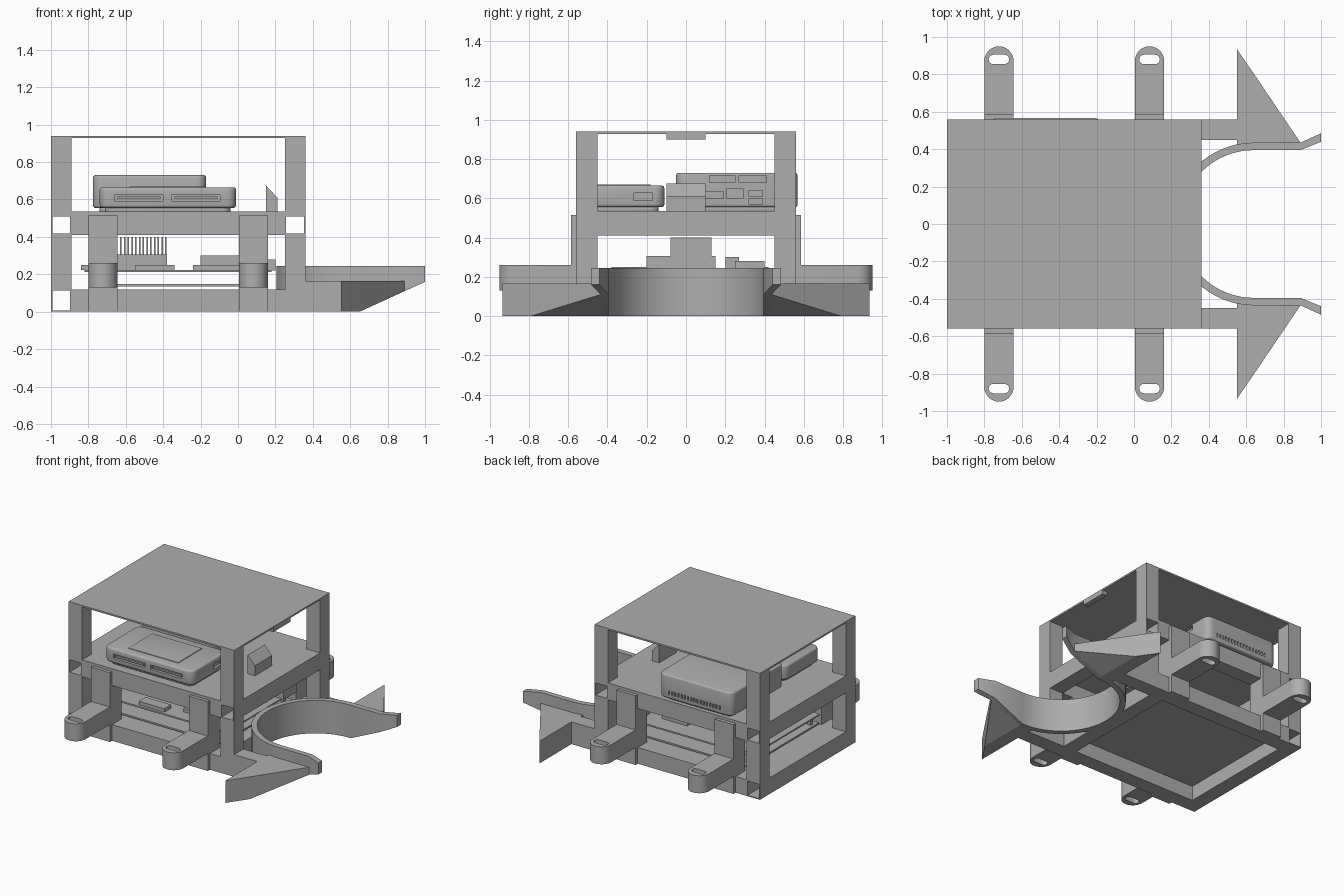
import bpy, bmesh, math
from mathutils import Vector

cube = bpy.data.objects.get("Cube")
if cube:
    bpy.data.objects.remove(cube, do_unlink=True)

grey = bpy.data.materials.new("plain grey")
grey.use_nodes = True
grey.diffuse_color = (0.42, 0.42, 0.42, 1)
grey.node_tree.nodes["Principled BSDF"].inputs["Base Color"].default_value = grey.diffuse_color

# Main frame dimensions
LEFT, RIGHT, HALF, TOP = -1.0, 0.36, 0.56, 0.94
POST = 0.11
IN_L, IN_R, IN_Y = LEFT + POST, RIGHT - POST, HALF - POST
BASE, BEAM, SHELF = 0.12, 0.41, 0.515
SIDES = (-1, 1)


def finish(name, bm, smooth=False):
    bmesh.ops.recalc_face_normals(bm, faces=bm.faces)
    mesh = bpy.data.meshes.new(name)
    bm.to_mesh(mesh)
    bm.free()
    mesh.materials.append(grey)
    obj = bpy.data.objects.new(name, mesh)
    bpy.context.scene.collection.objects.link(obj)
    if smooth:
        bpy.ops.object.select_all(action='DESELECT')
        obj.select_set(True)
        bpy.context.view_layer.objects.active = obj
        bpy.ops.object.shade_smooth_by_angle(angle=math.radians(35))
    return obj


def add_box(bm, x, y, z):
    """Add a box given its (low, high) range on each axis."""
    verts = bmesh.ops.create_cube(bm, size=1)["verts"]
    for v in verts:
        v.co = Vector([(r[0] + r[1]) / 2 + c * (r[1] - r[0]) for c, r in zip(v.co, (x, y, z))])
    return verts


def boxes(name, items):
    bm = bmesh.new()
    for item in items:
        add_box(bm, *item)
    return finish(name, bm)


def mirror_y(y, side):
    return tuple(sorted((y[0] * side, y[1] * side)))


def prism(name, loops, z0, z1, smooth=False):
    """Extrude an outline, with optional hole loops, upward."""
    bm = bmesh.new()
    edges = []
    for loop in loops:
        vs = [bm.verts.new((x, y, z0)) for x, y in loop]
        edges += [bm.edges.new((a, b)) for a, b in zip(vs, vs[1:] + vs[:1])]
    bmesh.ops.triangle_fill(bm, edges=edges, use_beauty=True)
    geom = bmesh.ops.extrude_face_region(bm, geom=bm.faces[:])["geom"]
    for v in geom:
        if isinstance(v, bmesh.types.BMVert):
            v.co.z = z1
    return finish(name, bm, smooth)


def rounded_case(name, x, y, z, corner, edge):
    bm = bmesh.new()
    add_box(bm, x, y, z)
    upright = [e for e in bm.edges if abs(e.verts[0].co.z - e.verts[1].co.z) > 0.01]
    bmesh.ops.bevel(bm, geom=upright, offset=corner, segments=6, profile=0.5, affect='EDGES')
    rims = [e for f in bm.faces if abs(f.normal.z) > 0.9 for e in f.edges]
    bmesh.ops.bevel(bm, geom=rims, offset=edge, segments=3, profile=0.5, affect='EDGES')
    return finish(name, bm, True)


def cut(obj, items):
    """Carve boxes out of an object."""
    cutter = boxes("cutter", items)
    cutter.hide_render = True
    mod = obj.modifiers.new("cut", 'BOOLEAN')
    mod.object, mod.operation, mod.solver = cutter, 'DIFFERENCE', 'EXACT'
    bpy.context.view_layer.objects.active = obj
    bpy.ops.object.modifier_apply(modifier=mod.name)
    bpy.data.objects.remove(cutter, do_unlink=True)


# Corner posts, lower and upper
post_xs = ((LEFT, IN_L), (IN_R, RIGHT))
for label, z in (("lower_posts", (BASE, BEAM)), ("upper_posts", (SHELF, TOP))):
    boxes(label, [(x, mirror_y((IN_Y, HALF), s), z) for x in post_xs for s in SIDES])


# Open-ended square tubes running front to back
def tube(name, x, z, wall=0.007):
    y = (-HALF, HALF)
    boxes(name, [((x[0], x[0] + wall), y, z), ((x[1] - wall, x[1]), y, z),
                 (x, y, (z[0], z[0] + wall)), (x, y, (z[1] - wall, z[1]))])


tube("base_tube", post_xs[0], (0, BASE))
tube("shelf_tube_left", post_xs[0], (BEAM, SHELF))
tube("shelf_tube_right", post_xs[1], (BEAM, SHELF))

# Base rails, cross rail and floor over the hollow underside
boxes("base_rails", [((IN_L, 0.55), mirror_y((IN_Y, HALF), s), (0, BASE)) for s in SIDES])
boxes("base_cross_rail", [((0.13, 0.24), (-IN_Y, IN_Y), (0, BASE))])
boxes("base_floor", [((IN_L, 0.13), (-IN_Y, IN_Y), (0.108, BASE))])

# Shelf with side beams, and roof with its clip
boxes("shelf_beams", [((IN_L, IN_R), mirror_y((IN_Y, HALF), s), (BEAM, SHELF)) for s in SIDES])
boxes("shelf", [((IN_L, IN_R), (-HALF, HALF), (SHELF, 0.535)),
                ((LEFT, RIGHT), (-IN_Y, IN_Y), (SHELF, 0.535))])
boxes("roof", [((LEFT, RIGHT), (-HALF, HALF), (0.928, TOP))])
boxes("roof_clip", [((0.32, RIGHT), (-0.1, 0.1), (0.9, 0.93))])

# Slanted stop on the shelf
bm = bmesh.new()
for v in add_box(bm, (0.15, 0.21), (-0.1, 0.1), (0.53, 0.675)):
    if v.co.x > 0.2 and v.co.z > 0.6:
        v.co.z = 0.61
finish("shelf_stop", bm)

# Mounting brackets with slotted, rounded ears
for x0 in (-0.8, 0.005):
    mid, r = x0 + 0.078, 0.078
    for s in SIDES:
        where = "back" if s > 0 else "front"
        boxes(where + "_bracket", [((x0, x0 + 2 * r), mirror_y((IN_Y, 0.585), s), (0, SHELF))])
        arc = [math.pi * i / 16 for i in range(17)]
        ear = [(mid + r * math.cos(a), s * (0.872 + r * math.sin(a))) for a in arc]
        ear += [(x0, s * HALF), (x0 + 2 * r, s * HALF)]
        slot = []
        for side in (1, -1):
            for i in range(9):
                a = math.pi * (i / 8 - 0.5)
                slot.append((mid + side * (0.03 + 0.025 * math.cos(a)),
                             s * 0.88 + side * 0.025 * math.sin(a)))
        prism(where + "_ear", [ear, slot], 0.13, 0.26, True)


# Curved bumper with flared tips; its underside rises toward the tips
def underside(x):
    return max(0, (x - 0.65) * 0.457)


CX, R_IN, R_OUT = 0.64, 0.395, 0.435
half = []
for i in range(17):
    a = math.pi * (1 - i / 32)
    half.append([(CX + r * math.cos(a), r * math.sin(a)) for r in (R_IN, R_OUT)])
half += [[(x, R_IN), (x, R_OUT)] for x in (0.65, 0.89)]
half.append([(1, 0.44), (1, 0.485)])
path = [[(x, -y) for x, y in pair] for pair in half[:0:-1]] + half
bm = bmesh.new()
rings = []
for (xi, yi), (xo, yo) in path:
    rings.append([bm.verts.new(p) for p in ((xi, yi, underside(xi)), (xo, yo, underside(xo)),
                                            (xo, yo, 0.245), (xi, yi, 0.245))])
for a, b in zip(rings, rings[1:]):
    for i in range(4):
        j = (i + 1) % 4
        bm.faces.new((a[i], a[j], b[j], b[i]))
bm.faces.new(rings[0])
bm.faces.new(rings[-1])
finish("curved_bumper", bm, True)

# Side arms and triangular fins with the same rising underside
boxes("bumper_arms", [((IN_R, 0.55), mirror_y((IN_Y, HALF), s), (0, 0.165)) for s in SIDES])
for s in SIDES:
    for outline in ([(0.55, 0.42), (0.55, 0.935), (0.65, 0.79), (0.65, 0.42)],
                    [(0.65, 0.42), (0.65, 0.79), (0.89, 0.435)]):
        bm = bmesh.new()
        low = [bm.verts.new((x, s * y, underside(x))) for x, y in outline]
        high = [bm.verts.new((x, s * y, 0.165)) for x, y in outline]
        n = len(outline)
        bm.faces.new(low)
        bm.faces.new(high)
        for i in range(n):
            j = (i + 1) % n
            bm.faces.new((low[i], low[j], high[j], high[i]))
        finish("bumper_fin", bm)

# Tray and circuit board in the lower bay
boxes("lower_tray", [((-0.8, 0.16), (-0.42, 0.42), (0.135, 0.147))])
boxes("circuit_board", [((-0.82, 0.18), (-0.4, 0.4), (0.213, 0.224))])
boxes("board_standoffs", [((x, x + 0.03), mirror_y((0.35, 0.38), s), (BASE, 0.215))
                          for x in (-0.78, 0.1) for s in SIDES])
boxes("heatsink", [((-0.65, -0.38), (-0.2, 0.15), (0.22, 0.305))] +
      [((-0.63 + i * 0.02, -0.622 + i * 0.02), (-0.08, 0.13), (0.3, 0.4)) for i in range(13)])
sockets = boxes("board_sockets", [((-0.24, 0.02), (-0.3, -0.2), (0.22, 0.25)),
                                  ((-0.2, 0.01), (0.2, 0.27), (0.22, 0.3)),
                                  ((-0.55, -0.34), (-0.38, -0.3), (0.22, 0.25)),
                                  ((-0.84, -0.7), (0.3, 0.42), (0.224, 0.25)),
                                  ((0.12, 0.2), (0.25, 0.4), (0.22, 0.28))])

# Front case with card slots, lid panel and side port
case = rounded_case("front_case", (-0.74, -0.01), (-0.52, -0.11), (0.555, 0.665), 0.05, 0.015)
cut(case, [((x, x + 0.26), (-0.6, -0.5), (0.592, 0.625)) for x in (-0.66, -0.355)] +
    [((-0.03, 0.1), (-0.265, -0.17), (0.59, 0.628))])
boxes("front_case_slot_tongues", [((x, x + 0.23), (-0.515, -0.49), (0.602, 0.615)) for x in (-0.645, -0.34)])
rounded_case("front_case_lid", (-0.58, -0.17), (-0.46, -0.18), (0.66, 0.67), 0.04, 0.002)
rounded_case("front_case_foot", (-0.71, -0.04), (-0.49, -0.14), (0.534, 0.557), 0.04, 0.004)

# Rear case with side ports and back vents
case = rounded_case("rear_case", (-0.775, -0.17), (-0.05, 0.568), (0.555, 0.73), 0.05, 0.012)
ports = [((0.12, 0.25), (0.68, 0.715)), ((0.27, 0.41), (0.68, 0.715)), ((0.1, 0.19), (0.6, 0.635)),
         ((0.21, 0.29), (0.6, 0.65)), ((0.32, 0.39), (0.61, 0.64)), ((0.32, 0.39), (0.57, 0.6))]
cut(case, [((-0.195, 0), y, z) for y, z in ports] +
    [((-0.68 + i * 0.026, -0.668 + i * 0.026), (0.55, 0.7), (0.585, 0.615)) for i in range(17)])
rounded_case("rear_case_foot", (-0.74, -0.2), (0, 0.53), (0.534, 0.557), 0.04, 0.004)
